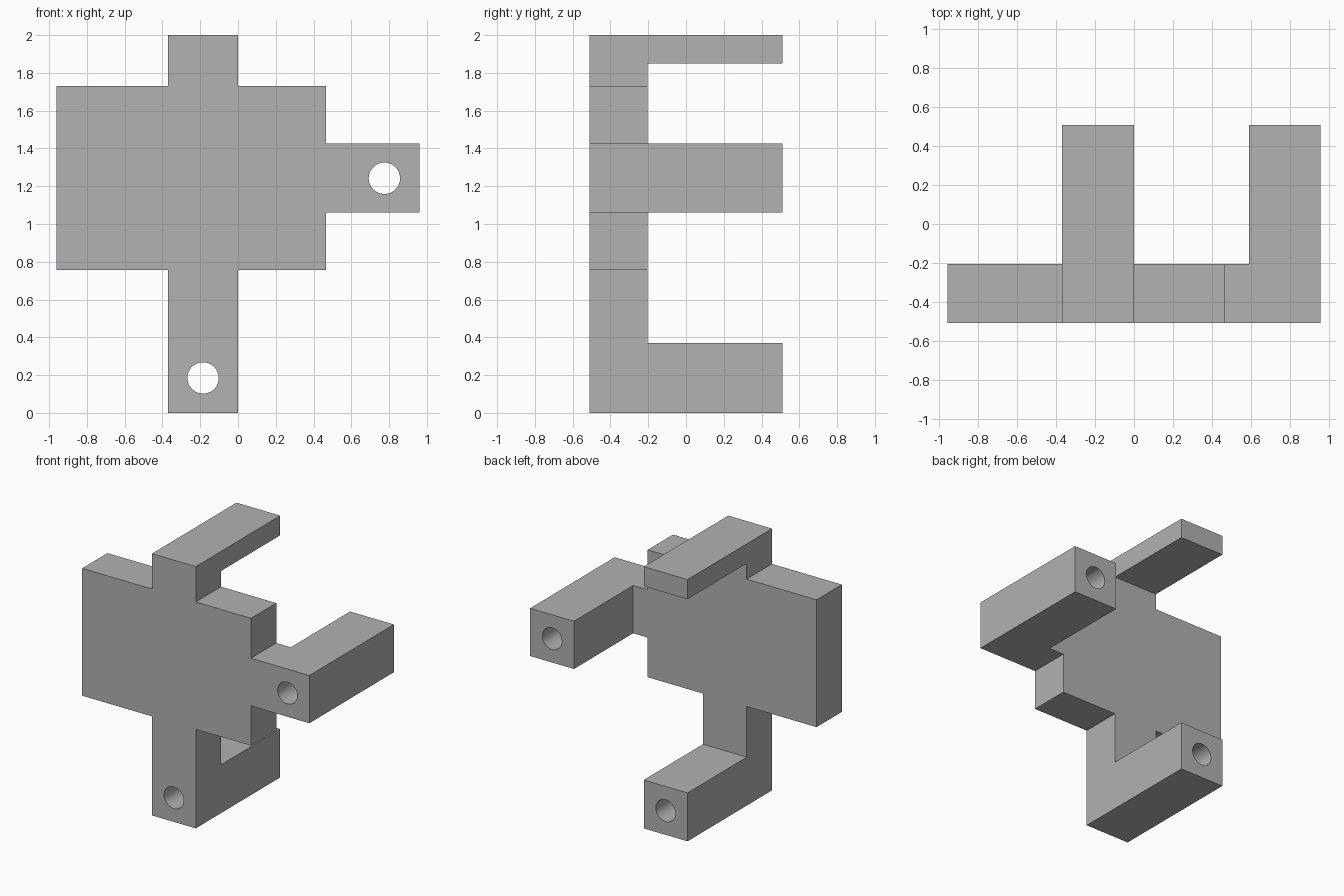
import bpy
import bmesh
from math import radians
from mathutils import Matrix, Vector

old = bpy.data.objects.get("Cube")
if old:
    bpy.data.objects.remove(old, do_unlink=True)

FRONT, PLATE_BACK, BACK = -0.51, -0.205, 0.51

grey = bpy.data.materials.new("plain grey")
grey.use_nodes = True
colour = (0.445, 0.445, 0.445, 1)
grey.diffuse_color = colour
grey.node_tree.nodes["Principled BSDF"].inputs["Base Color"].default_value = colour


def make_object(name, bm):
    bmesh.ops.recalc_face_normals(bm, faces=bm.faces)
    mesh = bpy.data.meshes.new(name)
    bm.to_mesh(mesh)
    bm.free()
    mesh.materials.append(grey)
    obj = bpy.data.objects.new(name, mesh)
    bpy.context.collection.objects.link(obj)
    return obj


def extruded(name, outline, y0, y1):
    """Extrude an (x, z) outline from y0 to y1."""
    bm = bmesh.new()
    face = bm.faces.new([bm.verts.new((x, y0, z)) for x, z in outline])
    result = bmesh.ops.extrude_face_region(bm, geom=[face])
    moved = [v for v in result["geom"] if isinstance(v, bmesh.types.BMVert)]
    bmesh.ops.translate(bm, verts=moved, vec=(0, y1 - y0, 0))
    return make_object(name, bm)


def arm(name, x0, x1, z0, z1):
    outline = [(x0, z0), (x1, z0), (x1, z1), (x0, z1)]
    return extruded(name, outline, -0.4, BACK)


def hole(name, x, z):
    bm = bmesh.new()
    turn = Matrix.Translation(Vector((x, 0, z))) @ Matrix.Rotation(radians(90), 4, "X")
    bmesh.ops.create_cone(bm, cap_ends=True, segments=48, radius1=0.083,
                          radius2=0.083, depth=1.4, matrix=turn)
    return make_object(name, bm)


def combine(target, tool, operation):
    """Apply a boolean and discard the tool."""
    tool.hide_render = True
    mod = target.modifiers.new(operation, "BOOLEAN")
    mod.operation = operation
    mod.solver = "EXACT"
    mod.object = tool
    bpy.context.view_layer.objects.active = target
    bpy.ops.object.modifier_apply(modifier=mod.name)
    bpy.data.objects.remove(tool, do_unlink=True)


# Plate with its top, bottom and side tabs
bracket = extruded("bracket", [
    (-0.37, 0), (0, 0), (0, 0.757), (0.467, 0.757), (0.467, 1.06),
    (0.96, 1.06), (0.96, 1.425), (0.467, 1.425), (0.467, 1.73), (0, 1.73),
    (0, 2), (-0.37, 2), (-0.37, 1.73), (-0.96, 1.73), (-0.96, 0.757),
    (-0.37, 0.757)], FRONT, PLATE_BACK)

# Arms reaching back from the tabs
combine(bracket, arm("top_arm", -0.37, 0, 1.85, 2), "UNION")
combine(bracket, arm("side_arm", 0.59, 0.96, 1.06, 1.425), "UNION")
combine(bracket, arm("bottom_arm", -0.37, 0, 0, 0.37), "UNION")

# Bores running the length of the thick arms
combine(bracket, hole("side_bore", 0.775, 1.242), "DIFFERENCE")
combine(bracket, hole("bottom_bore", -0.185, 0.185), "DIFFERENCE")

# Smooth bores, sharp corners
bpy.ops.object.select_all(action="DESELECT")
bracket.select_set(True)
bpy.context.view_layer.objects.active = bracket
bpy.ops.object.shade_smooth_by_angle(angle=radians(30))
